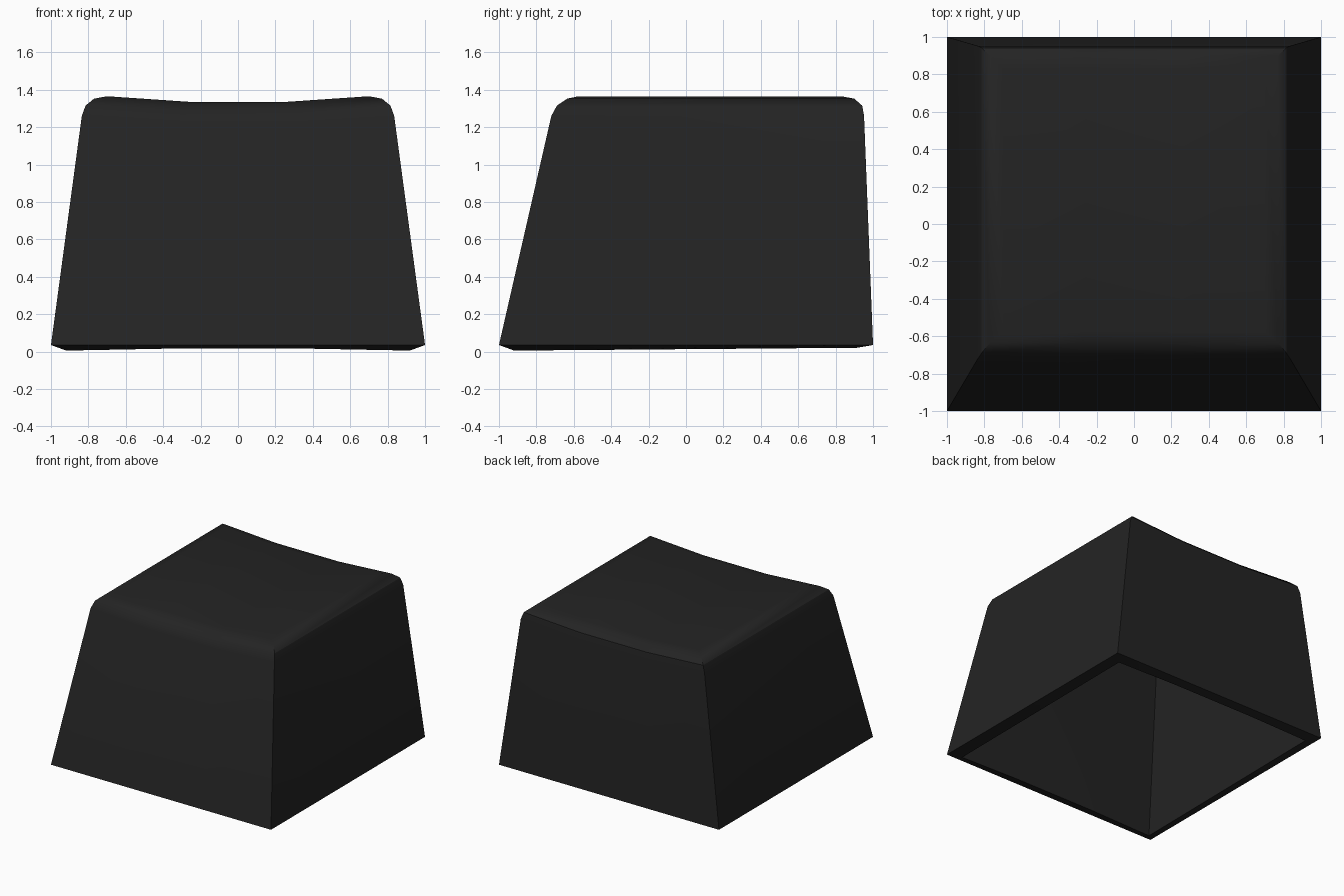
import bpy, bmesh, math

cube = bpy.data.objects.get("Cube")
if cube:
    bpy.data.objects.remove(cube, do_unlink=True)

# Dark plastic
mat = bpy.data.materials.new("charcoal_plastic")
mat.use_nodes = True
colour = (0.017, 0.017, 0.017, 1)
mat.diffuse_color = colour
bsdf = next(n for n in mat.node_tree.nodes if n.type == 'BSDF_PRINCIPLED')
bsdf.inputs["Base Color"].default_value = colour

# Rectangular rings from the bottom rim to the dished top:
# half width, front y, back y, height, dish depth
RINGS = [
    (1.00, -1.00, 1.00, 0.035, 0.0),
    (0.835, -0.72, 0.952, 1.26, 0.03),
    (0.815, -0.69, 0.942, 1.315, 0.03),
    (0.77, -0.635, 0.90, 1.352, 0.03),
    (0.70, -0.575, 0.83, 1.365, 0.03),
]


def ring(bm, width, front, back, z, dish):
    """Four points along the front, then four along the back."""
    steps = (-1, -0.37, 0.37, 1)
    row = [(s * width, z - (dish if abs(s) < 1 else 0)) for s in steps]
    points = [(x, front, h) for x, h in row] + [(x, back, h) for x, h in reversed(row)]
    return [bm.verts.new(p) for p in points]


bm = bmesh.new()
rings = [ring(bm, *r) for r in RINGS]
# Walls and rounded shoulder
for low, high in zip(rings, rings[1:]):
    for i in range(len(low)):
        j = (i + 1) % len(low)
        bm.faces.new((low[i], low[j], high[j], high[i]))
# Dished top in three strips
top = rings[-1]
for i in range(3):
    bm.faces.new((top[i], top[i + 1], top[6 - i], top[7 - i]))
bmesh.ops.recalc_face_normals(bm, faces=bm.faces)
if max(bm.faces, key=lambda f: f.calc_center_median().z).normal.z < 0:
    bmesh.ops.reverse_faces(bm, faces=bm.faces)

mesh = bpy.data.meshes.new("keycap_shell")
bm.to_mesh(mesh)
bm.free()
mesh.materials.append(mat)
shell = bpy.data.objects.new("keycap_shell", mesh)
bpy.context.collection.objects.link(shell)

# Hollow wall, thickened inwards
wall = shell.modifiers.new("wall", 'SOLIDIFY')
wall.thickness = 0.085
wall.offset = -1
wall.use_even_offset = True
wall.use_quality_normals = True

bpy.context.view_layer.objects.active = shell
shell.select_set(True)
bpy.ops.object.modifier_apply(modifier="wall")
bpy.ops.object.shade_smooth_by_angle(angle=math.radians(30))
